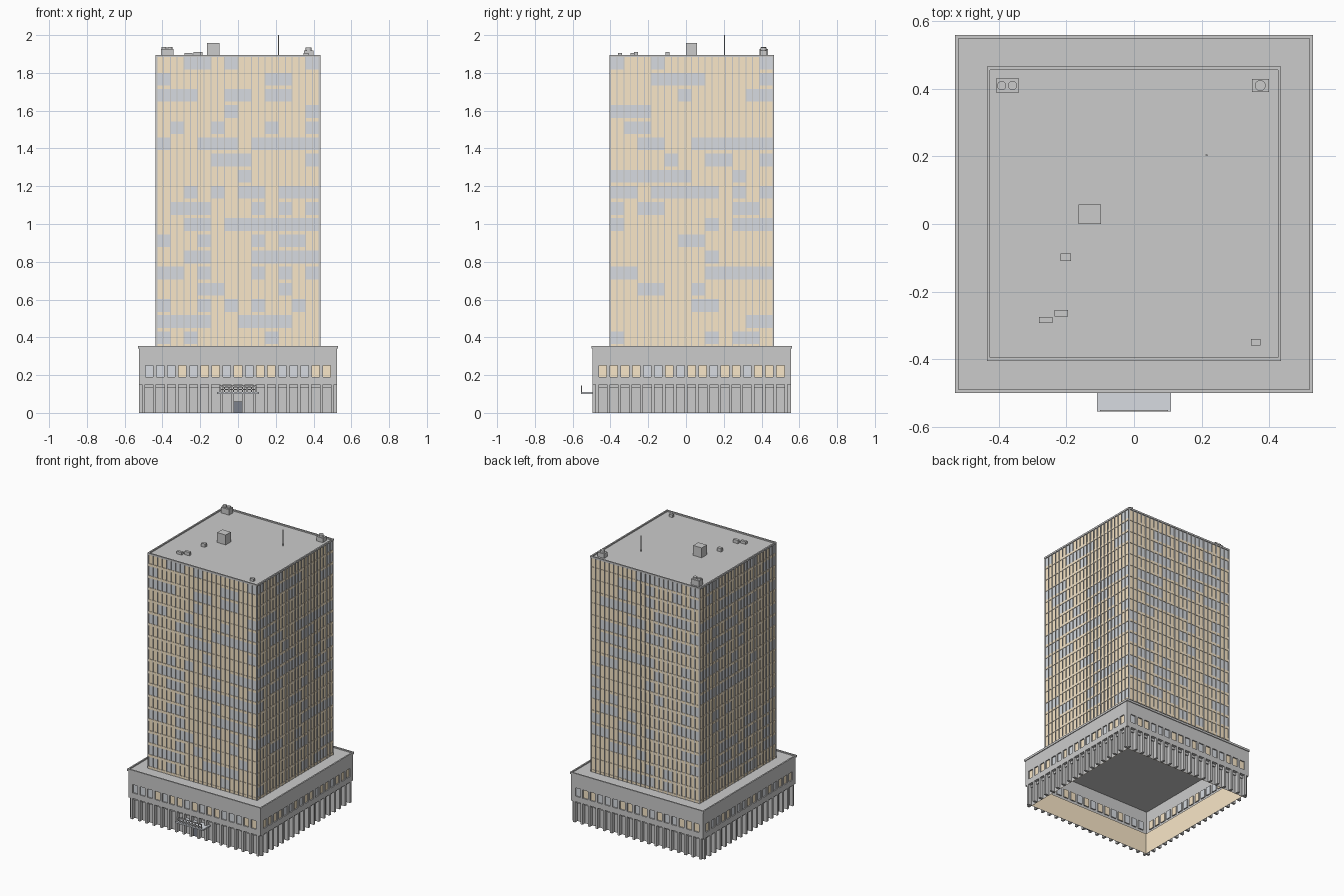
import bpy, bmesh, random
from math import pi
from mathutils import Matrix, Vector

if "Cube" in bpy.data.objects:
    bpy.data.objects.remove(bpy.data.objects["Cube"])

random.seed(4)
CY = 0.03                      # plan centre of the building in y
PITCH = 0.0588                 # podium bay width


def material(name, rgb):
    m = bpy.data.materials.new(name)
    m.diffuse_color = (*rgb, 1)
    m.use_nodes = True
    m.node_tree.nodes["Principled BSDF"].inputs["Base Color"].default_value = m.diffuse_color
    return m


GREY = material("stone", (0.8, 0.8, 0.8))
LIT = material("lit_window", (0.95, 0.80, 0.58))
GLASS = material("glass", (0.68, 0.71, 0.75))
DARK = material("dark_glass", (0.2, 0.22, 0.26))
MATS = [GREY, LIT, GLASS, DARK]


class Part:
    """Mesh builder; side s turns local front-facing geometry round the plan centre."""

    def __init__(self, name):
        self.name, self.bm = name, bmesh.new()

    def quad(self, pts, mat=0, side=0):
        rot = Matrix.Rotation(side * pi / 2, 3, 'Z')
        vs = [self.bm.verts.new(rot @ Vector(p) + Vector((0, CY, 0))) for p in pts]
        self.bm.faces.new(vs).material_index = mat

    def panel(self, u0, u1, z0, z1, d, mat=0, side=0):
        self.quad([(u0, -d, z0), (u1, -d, z0), (u1, -d, z1), (u0, -d, z1)], mat, side)

    def box(self, x0, x1, y0, y1, z0, z1, mat=0, side=0):
        a, b, c, d = (x0, y0), (x1, y0), (x1, y1), (x0, y1)
        for p, q in ((a, b), (b, c), (c, d), (d, a)):
            self.quad([(*p, z0), (*q, z0), (*q, z1), (*p, z1)], mat, side)
        self.quad([(*p, z1) for p in (a, b, c, d)], mat, side)
        self.quad([(*p, z0) for p in (d, c, b, a)], mat, side)

    def done(self):
        bmesh.ops.remove_doubles(self.bm, verts=self.bm.verts, dist=1e-5)
        me = bpy.data.meshes.new(self.name)
        self.bm.to_mesh(me)
        self.bm.free()
        for m in MATS:
            me.materials.append(m)
        ob = bpy.data.objects.new(self.name, me)
        bpy.context.collection.objects.link(ob)
        return ob


def parapet(name, half, z0, z1, t=0.01):
    p = Part(name)
    for s in range(4):
        p.box(-half, half - t, -half, -half + t, z0, z1, 0, s)
    p.done()


# Podium upper wall with a row of recessed windows
W, REC = 0.525, 0.008
lit = [{-5, -3, -2, 0, 2, 3, 7, 8}, {-8, -7, -6, -5, -2, 0, 1, 3, 4, 6, 7, 8},
       set(random.sample(range(-8, 9), 9)), set(random.sample(range(-8, 9), 9))]
wall = Part("podium_wall")
for s in range(4):
    wall.panel(-W, W, 0.15, 0.19, W, 0, s)
    wall.panel(-W, W, 0.25, 0.35, W, 0, s)
    left = -W
    for k in range(-8, 9):
        a, b = k * PITCH - 0.02, k * PITCH + 0.02
        wall.panel(left, a, 0.19, 0.25, W, 0, s)
        wall.panel(a, b, 0.19, 0.25, W - REC, 1 if k in lit[s] else 2, s)
        ring = [(a, 0.19), (b, 0.19), (b, 0.25), (a, 0.25)]
        for (u, z), (v, w) in zip(ring, ring[1:] + ring[:1]):
            wall.quad([(u, -W, z), (v, -W, w), (v, -W + REC, w), (u, -W + REC, z)], 0, s)
        left = b
    wall.panel(left, W, 0.19, 0.25, W, 0, s)
wall.done()

# Ground floor: recessed glazing with warm inner lining, piers, transoms, soffit
G = 0.497
glazing = Part("ground_glazing")
piers = Part("ground_piers")
for s in range(4):
    glazing.panel(-G, G, 0, 0.15, G, 0, s)
    glazing.panel(G - 0.004, -G + 0.004, 0, 0.15, G - 0.004, 1, s)
    glazing.quad([(-W, -W, 0.15), (-G, -G, 0.15), (G, -G, 0.15), (W, -W, 0.15)], 0, s)
    for k in range(-9, 9):
        u = (k + 0.5) * PITCH
        h = 0.008
        piers.box(max(u - h, -W), min(u + h, W), -W, -G + 0.002, 0, 0.15, 0, s)
    piers.box(-G, G, -G - 0.008, -G, 0.132, 0.15, 0, s)
glazing.done()
piers.done()

# Podium roof and parapet
roof = Part("podium_roof")
roof.box(-W, W, -W, W, 0.34, 0.347)
roof.done()
parapet("podium_parapet", 0.53, 0.34, 0.355)

# Tower curtain wall: 12 bays by 18 floors, in runs of lit and unlit bays
T, Z0, Z1, FLOORS, BAYS = 0.43, 0.347, 1.895, 18, 12
fh, bw = (Z1 - 0.355) / FLOORS, 2 * T / BAYS
skin = Part("tower_windows")
for s in range(4):
    for f in range(FLOORS):
        z = 0.355 + f * fh
        mat = random.choice((1, 1, 2))
        for b in range(BAYS):
            if random.random() < (0.3 if mat == 1 else 0.5):
                mat = 3 - mat
            u = -T + b * bw
            skin.panel(u, u + bw, z, z + fh, T, mat, s)
skin.done()

# Floor bands and vertical mullions
bands = Part("tower_floor_bands")
fins = Part("tower_mullions")
for s in range(4):
    for f in range(FLOORS + 1):
        z = 0.355 + f * fh
        top = f == FLOORS
        bands.box(-T, T, -T - 0.003, -T, max(z - 0.009, Z0), min(z + 0.009, Z1),
                  0 if top else 1, s)
    for i in range(2 * BAYS + 1):
        u = -T + i * bw / 2
        fins.box(u - 0.0025, u + 0.0025, -T - 0.006, -T, Z0, Z1 - 0.005, 0, s)
bands.done()
fins.done()

# Tower roof and parapet
roof = Part("tower_roof")
roof.box(-T, T, -T, T, 1.878, 1.886)
roof.done()
parapet("tower_parapet", 0.436, 1.883, Z1)

# Entrance canopy with front rail, and door
canopy = Part("entrance_canopy")
canopy.box(-0.11, 0.11, -0.585, -G, 0.10, 0.110, 2)
canopy.box(-0.10, 0.10, -0.585, -0.581, 0.138, 0.146)
canopy.box(-0.10, 0.10, -0.585, -0.581, 0.120, 0.126)
for i in range(9):
    u = -0.096 + i * 0.024
    canopy.box(u - 0.003, u + 0.003, -0.585, -0.581, 0.11, 0.146)
canopy.done()
door = Part("entrance_door")
door.box(-0.02, 0.02, -G - 0.008, -G, 0, 0.06, 3)
door.done()


# Rooftop equipment
def roof_box(name, x0, x1, y0, y1, z1, z0=1.884):
    p = Part(name)
    p.box(x0, x1, y0 - CY, y1 - CY, z0, z1)
    p.done()


def roof_cylinder(name, x, y, r, z0, z1, n=20):
    bpy.ops.mesh.primitive_cylinder_add(vertices=n, radius=r, depth=z1 - z0,
                                        location=(x, y, (z0 + z1) / 2))
    bpy.context.object.name = name
    bpy.ops.object.shade_smooth_by_angle()


roof_box("lift_housing", -0.165, -0.098, 0.0, 0.058, 1.957)
roof_box("cooling_unit_left", -0.408, -0.342, 0.388, 0.433, 1.926)
for x in (-0.392, -0.360):
    roof_cylinder("cooling_fan", x, 0.41, 0.0135, 1.92, 1.938)
roof_box("cooling_unit_right", 0.349, 0.40, 0.391, 0.43, 1.918)
roof_cylinder("cooling_fan", 0.374, 0.41, 0.016, 1.91, 1.934)
for x, y, w, d, h in ((-0.202, -0.098, 0.03, 0.022, 1.91), (-0.215, -0.264, 0.04, 0.02, 1.91),
                      (-0.262, -0.284, 0.04, 0.018, 1.905), (0.36, -0.35, 0.028, 0.02, 1.905)):
    roof_box("roof_vent", x - w / 2, x + w / 2, y - d / 2, y + d / 2, h)
roof_cylinder("antenna_mast", 0.215, 0.204, 0.003, 1.884, 2.0, 8)
